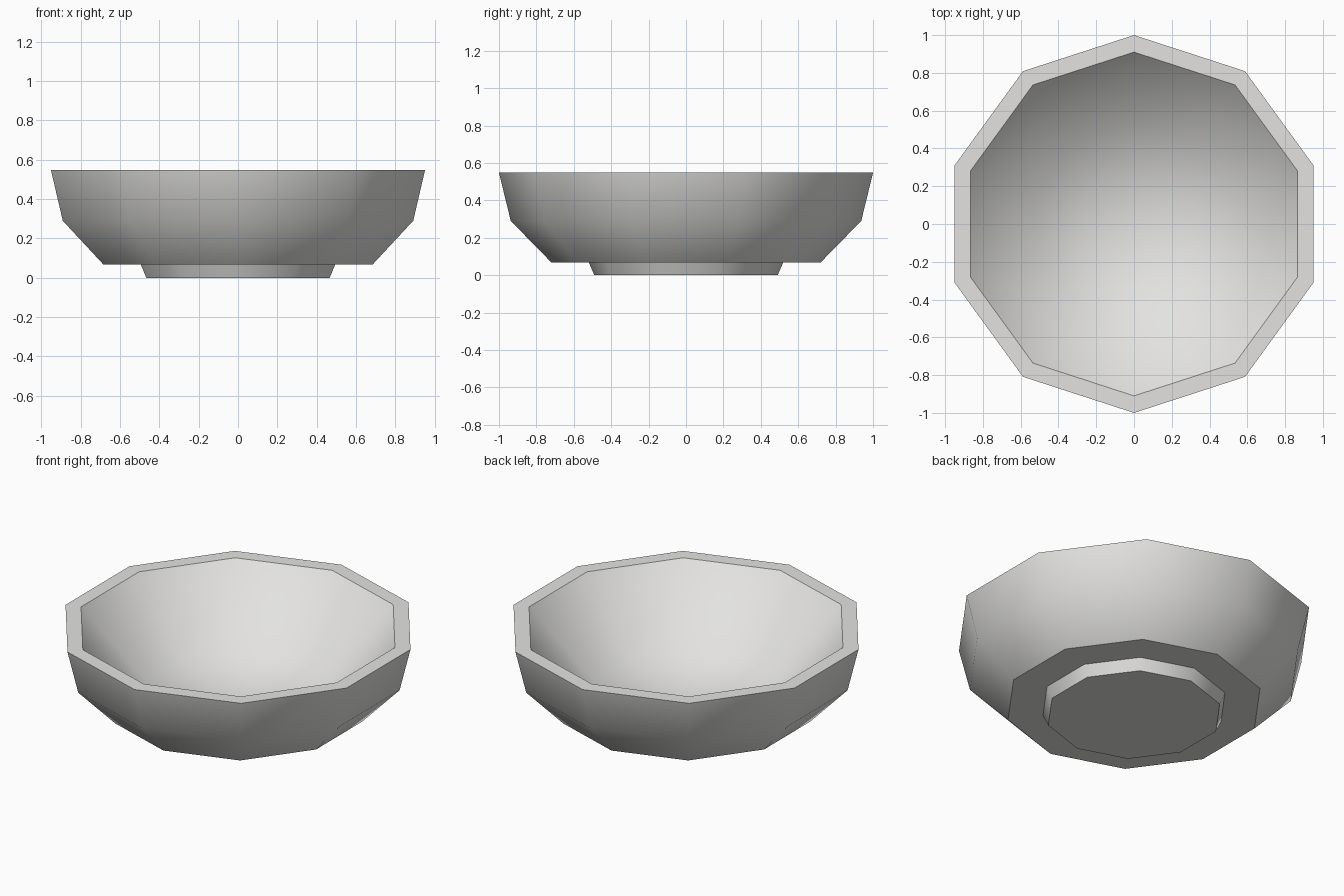
import bpy, bmesh, math

if "Cube" in bpy.data.objects:
    bpy.data.objects.remove(bpy.data.objects["Cube"])

SIDES = 10

# one glazed off-white colour
mat = bpy.data.materials.new("off_white_ceramic")
mat.diffuse_color = (0.77, 0.765, 0.75, 1.0)
mat.use_nodes = True
mat.node_tree.nodes["Principled BSDF"].inputs["Base Color"].default_value = mat.diffuse_color


def lathe(name, profile):
    """Spin (radius, z) points into a ten-sided closed solid; radius 0 makes a pole."""
    bm = bmesh.new()
    rings = []
    for r, z in profile:
        if r == 0:
            rings.append([bm.verts.new((0, 0, z))] * SIDES)
        else:
            angles = [math.pi / 2 + math.tau * i / SIDES for i in range(SIDES)]
            rings.append([bm.verts.new((r * math.cos(a), r * math.sin(a), z)) for a in angles])
    for lo, hi in zip(rings, rings[1:]):
        for i in range(SIDES):
            j = (i + 1) % SIDES
            corners = list(dict.fromkeys((lo[i], lo[j], hi[j], hi[i])))
            bm.faces.new(corners)
    bmesh.ops.recalc_face_normals(bm, faces=bm.faces)
    mesh = bpy.data.meshes.new(name)
    bm.to_mesh(mesh)
    bm.free()
    mesh.materials.append(mat)
    obj = bpy.data.objects.new(name, mesh)
    bpy.context.collection.objects.link(obj)
    bpy.ops.object.select_all(action='DESELECT')
    obj.select_set(True)
    bpy.context.view_layer.objects.active = obj
    bpy.ops.object.shade_smooth_by_angle(angle=math.radians(40))
    return obj


# bowl with foot: foot cap, foot wall, underside, outer wall, rim, hollow inside
lathe("bowl", [
    (0, 0), (0.49, 0), (0.52, 0.068),
    (0.72, 0.068), (0.937, 0.29), (1.0, 0.548),
    (0.91, 0.548), (0.54, 0.15), (0, 0.06),
])
